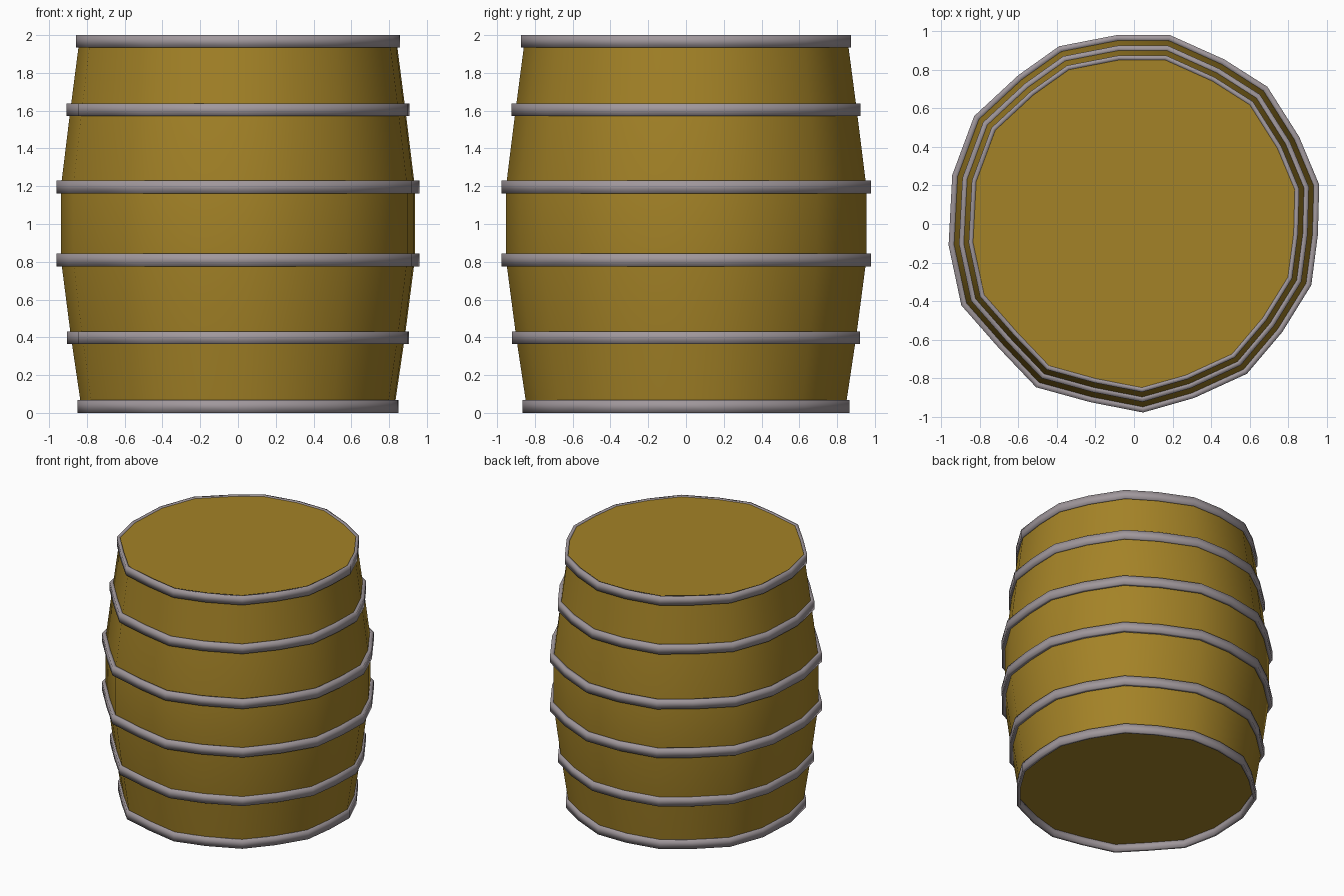
import bpy, bmesh, math

if "Cube" in bpy.data.objects:
    bpy.data.objects.remove(bpy.data.objects["Cube"])

# Slightly irregular barrel cross-section at its widest hoop
OUTLINE = [(-.09, .98), (.187, .98), (.468, .854), (.692, .712), (.857, .452),
           (.961, .204), (.954, -.056), (.92, -.317), (.769, -.561), (.586, -.777),
           (.311, -.903), (.047, -.978), (-.228, -.924), (-.508, -.847),
           (-.70, -.645), (-.896, -.422), (-.962, -.11), (-.943, .254),
           (-.829, .56), (-.60, .772), (-.389, .922)]
N = len(OUTLINE)


def material(name, color):
    m = bpy.data.materials.new(name)
    m.diffuse_color = (*color, 1)
    m.use_nodes = True
    m.node_tree.nodes["Principled BSDF"].inputs["Base Color"].default_value = m.diffuse_color
    return m


def loft(name, profile, mat, closed, angle):
    """Stack scaled outlines; profile is a list of (scale, z)."""
    bm = bmesh.new()
    rows = [[bm.verts.new((x * s, y * s, z)) for x, y in OUTLINE] for s, z in profile]
    pairs = list(zip(rows, rows[1:]))
    if closed:
        pairs.append((rows[-1], rows[0]))
    else:
        bm.faces.new(rows[0])
        bm.faces.new(rows[-1])
    for a, b in pairs:
        for i in range(N):
            j = (i + 1) % N
            bm.faces.new((a[i], a[j], b[j], b[i]))
    bmesh.ops.recalc_face_normals(bm, faces=bm.faces)
    mesh = bpy.data.meshes.new(name)
    bm.to_mesh(mesh)
    bm.free()
    mesh.materials.append(mat)
    ob = bpy.data.objects.new(name, mesh)
    bpy.context.collection.objects.link(ob)
    bpy.ops.object.select_all(action='DESELECT')
    ob.select_set(True)
    bpy.context.view_layer.objects.active = ob
    bpy.ops.object.shade_smooth_by_angle(angle=math.radians(angle))
    return ob


wood = material("wood", (.37, .225, .02))
metal = material("metal", (.35, .31, .33))

# Wooden body with bulging sides, flush top and recessed bottom
loft("barrel_body", [(.866, .055), (.919, .4), (.974, .81), (.974, 1.2),
                     (.923, 1.6), (.870, 1.995)], wood, False, 40)

# Metal hoops: rectangular section, softly shaded, (scale, bottom, top)
HOOPS = [(.884, 0, .068), (.941, .364, .432), (1.0, .776, .844),
         (1.0, 1.161, 1.229), (.944, 1.571, 1.639), (.892, 1.934, 2.0)]
for k, (s, lo, hi) in enumerate(HOOPS):
    inner = s - (.024 if k in (0, 5) else .032)
    loft(f"hoop_{k + 1}", [(s, lo), (s, hi), (inner, hi), (inner, lo)],
         metal, True, 100)
